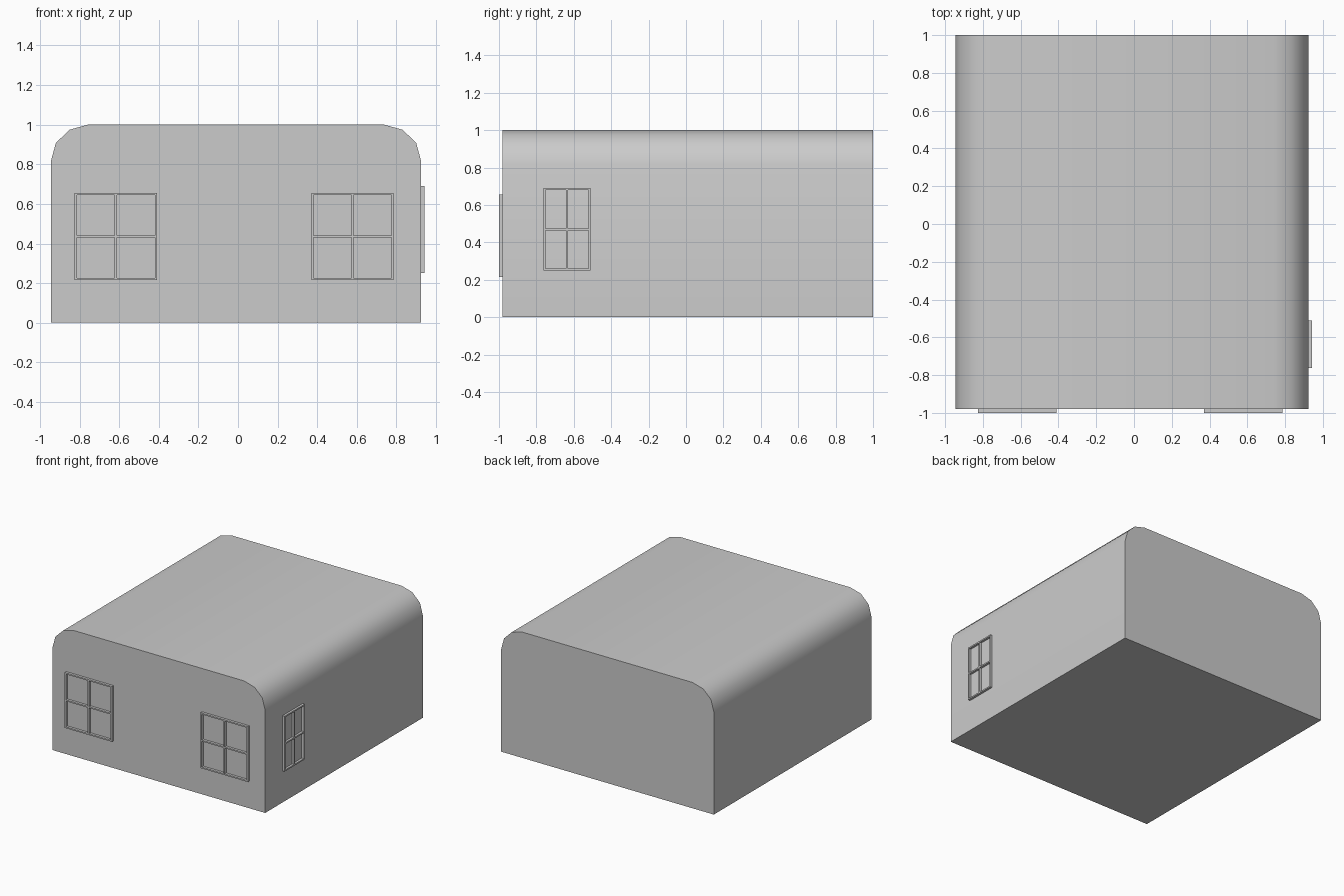
import bpy, bmesh
from mathutils import Matrix, Vector
from math import radians

if "Cube" in bpy.data.objects:
    bpy.data.objects.remove(bpy.data.objects["Cube"])


def finish(bm, name, smooth=False):
    bmesh.ops.recalc_face_normals(bm, faces=bm.faces)
    mesh = bpy.data.meshes.new(name)
    bm.to_mesh(mesh)
    bm.free()
    obj = bpy.data.objects.new(name, mesh)
    bpy.context.collection.objects.link(obj)
    if smooth:
        bpy.ops.object.select_all(action='DESELECT')
        obj.select_set(True)
        bpy.context.view_layer.objects.active = obj
        bpy.ops.object.shade_smooth_by_angle(angle=radians(35))
    return obj


def extrude(bm, faces, offset):
    new = bmesh.ops.extrude_face_region(bm, geom=faces, use_keep_orig=True)['geom']
    verts = [g for g in new if isinstance(g, bmesh.types.BMVert)]
    bmesh.ops.translate(bm, verts=verts, vec=offset)


# House body: rounded-top cross-section swept from front to back
corner = [(0, 0), (0, 0.815), (0.025, 0.907), (0.093, 0.974), (0.186, 1.0)]
x_min, x_max = -0.945, 0.925
profile = [(x_min + x, z) for x, z in corner] + [(x_max - x, z) for x, z in reversed(corner)]
bm = bmesh.new()
front = bm.faces.new([bm.verts.new((x, -0.98, z)) for x, z in profile])
extrude(bm, [front], Vector((0, 1.98, 0)))
finish(bm, "house_body", smooth=True)


# Window frame: outer border plus a cross bar, with four open panes
def window(name, width, height, depth, matrix, bar=0.011):
    def cuts(size):
        h, b = size / 2, bar / 2
        return [-h, -h + bar, -b, b, h - bar, h]
    us, vs = cuts(width), cuts(height)
    bm = bmesh.new()
    grid = [[bm.verts.new((u, 0, v)) for v in vs] for u in us]
    faces = [bm.faces.new((grid[i][j], grid[i + 1][j], grid[i + 1][j + 1], grid[i][j + 1]))
             for i in range(5) for j in range(5) if not (i % 2 and j % 2)]
    extrude(bm, faces, Vector((0, -depth, 0)))
    bm.transform(matrix)
    finish(bm, name)


# Two front windows and one on the right side
for side, x in (("left", -0.617), ("right", 0.578)):
    window(f"front_window_{side}", 0.416, 0.44, 0.02,
           Matrix.Translation((x, -0.98, 0.436)))
window("side_window", 0.252, 0.44, 0.018,
       Matrix.Translation((0.925, -0.636, 0.47)) @ Matrix.Rotation(radians(90), 4, 'Z'))
